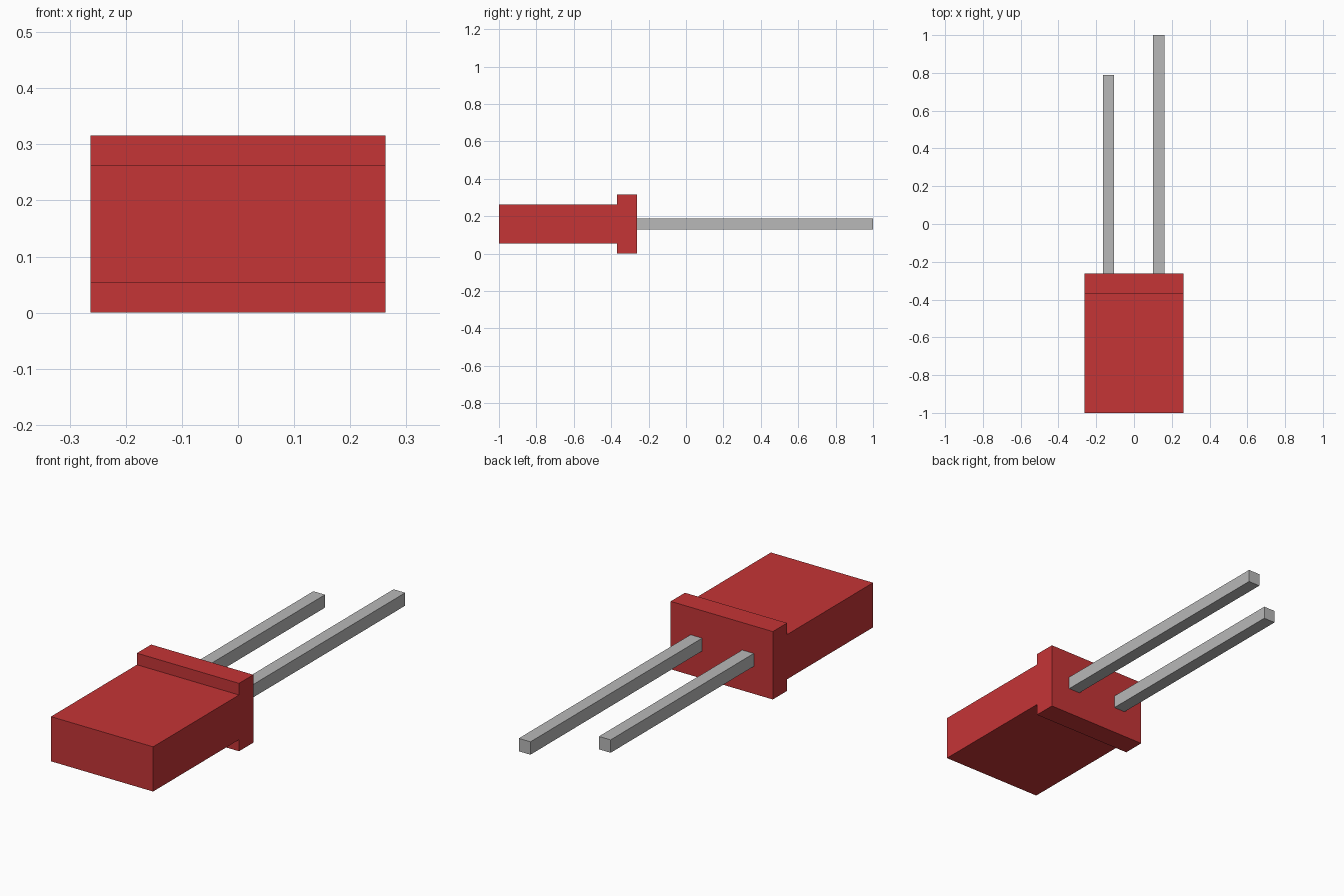
import bpy, bmesh

cube = bpy.data.objects.get("Cube")
if cube:
    bpy.data.objects.remove(cube, do_unlink=True)


def material(name, rgb):
    m = bpy.data.materials.new(name)
    m.use_nodes = True
    m.diffuse_color = (*rgb, 1)
    m.node_tree.nodes["Principled BSDF"].inputs["Base Color"].default_value = (*rgb, 1)
    return m


RED = material("red plastic", (0.56, 0.035, 0.037))
GREY = material("grey metal", (0.48, 0.48, 0.48))


def extrude_profile(name, profile, x0, x1, mat):
    """Extrude a (y, z) outline along x from x0 to x1."""
    bm = bmesh.new()
    face = bm.faces.new([bm.verts.new((x0, y, z)) for y, z in profile])
    out = bmesh.ops.extrude_face_region(bm, geom=[face])
    moved = [v for v in out["geom"] if isinstance(v, bmesh.types.BMVert)]
    bmesh.ops.translate(bm, vec=(x1 - x0, 0, 0), verts=moved)
    bmesh.ops.recalc_face_normals(bm, faces=bm.faces)
    mesh = bpy.data.meshes.new(name)
    bm.to_mesh(mesh)
    bm.free()
    mesh.materials.append(mat)
    obj = bpy.data.objects.new(name, mesh)
    bpy.context.collection.objects.link(obj)


MID = 0.158      # height of the centre line
HALF_W = 0.263   # half width of the body
FRONT, STEP, BACK = -1.0, -0.368, -0.263

# Housing: flat block with a taller flange at the back
half = [(FRONT, 0.104), (STEP, 0.104), (STEP, MID), (BACK, MID)]
outline = [(y, MID + h) for y, h in half] + [(y, MID - h) for y, h in reversed(half)]
extrude_profile("housing", outline, -HALF_W, HALF_W, RED)

# Square leads: the left one is longer
LEAD = 0.03
for name, x, end in (("left_lead", 0.131, 1.0), ("right_lead", -0.135, 0.79)):
    square = [(BACK, MID - LEAD), (end, MID - LEAD), (end, MID + LEAD), (BACK, MID + LEAD)]
    extrude_profile(name, square, x - LEAD, x + LEAD, GREY)
